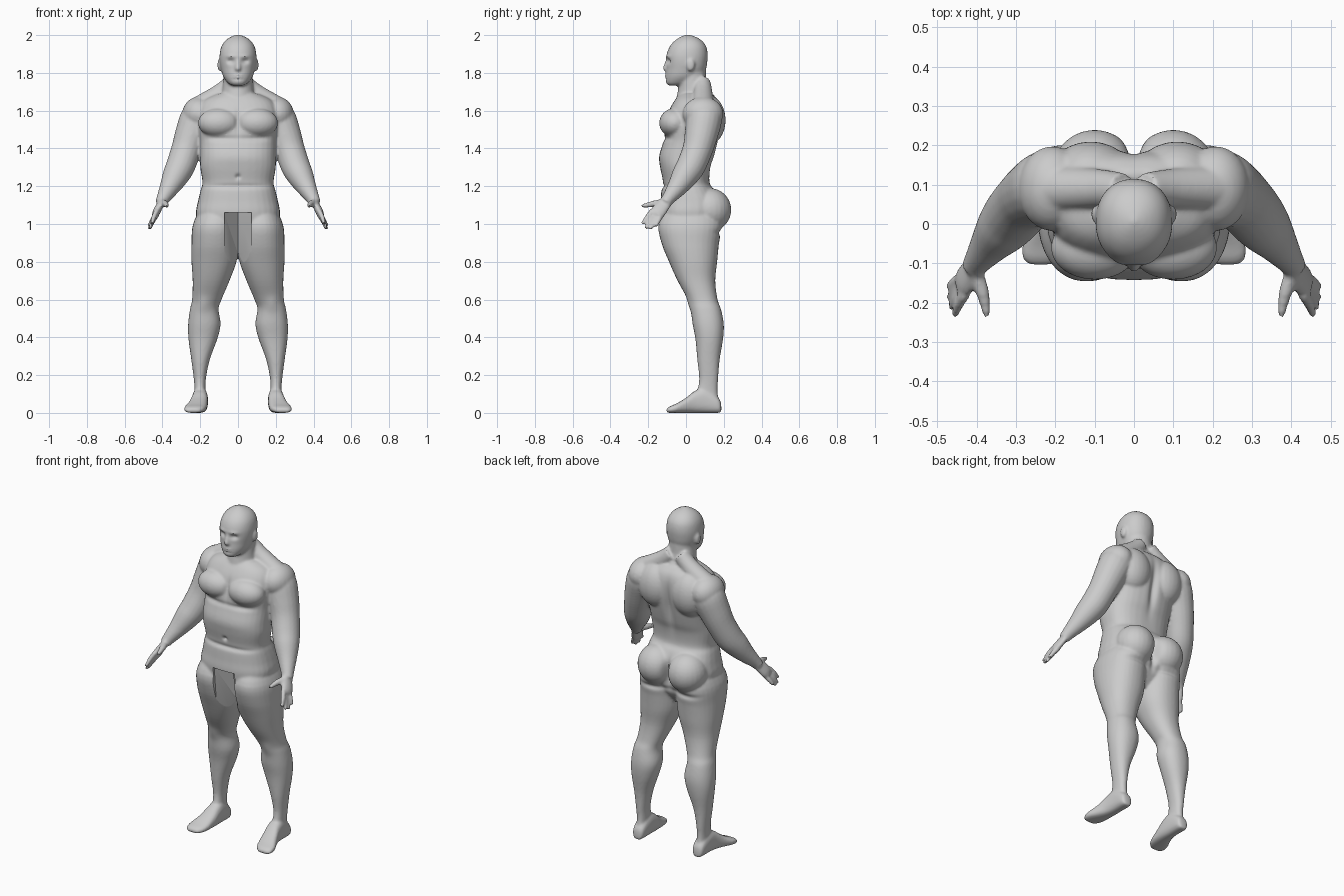
import bpy, bmesh, math
from mathutils import Vector as V

skin = bpy.data.materials.new("light grey")
skin.diffuse_color = (0.6, 0.6, 0.6, 1)


def new_object(name, bm):
    bmesh.ops.recalc_face_normals(bm, faces=bm.faces)
    me = bpy.data.meshes.new(name)
    bm.to_mesh(me)
    bm.free()
    ob = bpy.data.objects.new(name, me)
    bpy.context.collection.objects.link(ob)
    me.materials.append(skin)
    return ob


def spline(a, b, c, d, t):
    return 0.5 * (2 * b + (c - a) * t + (2 * a - 5 * b + 4 * c - d) * t * t + (3 * b - a - 3 * c + d) * t ** 3)


def loft(bm, rings, power=2.0, n=32, steps=4):
    """Skin smoothly interpolated superellipse rings given as (centre, half axis, half axis)."""
    dense = []
    for i in range(len(rings) - 1):
        k = [rings[max(0, min(len(rings) - 1, j))] for j in range(i - 1, i + 3)]
        for s in range(steps):
            dense.append([spline(*[r[m] for r in k], s / steps) for m in range(3)])
    dense.append(rings[-1])
    loops = []
    for c, u, v in dense:
        loop = []
        for j in range(n):
            a = 2 * math.pi * j / n
            p, q = math.cos(a), math.sin(a)
            p = math.copysign(abs(p) ** (2 / power), p)
            q = math.copysign(abs(q) ** (2 / power), q)
            loop.append(bm.verts.new(c + u * p + v * q))
        loops.append(loop)
    for a, b in zip(loops, loops[1:]):
        for j in range(n):
            bm.faces.new((a[j], a[(j + 1) % n], b[(j + 1) % n], b[j]))
    bm.faces.new(loops[0][::-1])
    bm.faces.new(loops[-1])


def level(z, x0, x1, y0, y1):
    """Horizontal ring from its extents."""
    return (V(((x0 + x1) / 2, (y0 + y1) / 2, z)), V(((x1 - x0) / 2, 0, 0)), V((0, (y1 - y0) / 2, 0)))


def tube(bm, pts, flat=1.0):
    """Round limb through (x, y, z, radius) points."""
    rings = []
    for i, p in enumerate(pts):
        t = (V(pts[min(i + 1, len(pts) - 1)][:3]) - V(pts[max(i - 1, 0)][:3])).normalized()
        u = t.cross(V((0, 1, 0))).normalized()
        rings.append((V(p[:3]), u * p[3] * flat, t.cross(u) * p[3]))
    loft(bm, rings, n=20)


def ball(bm, c, r):
    vs = bmesh.ops.create_uvsphere(bm, u_segments=24, v_segments=16, radius=1)["verts"]
    for v in vs:
        v.co = V([c[i] + v.co[i] * r[i] for i in range(3)])


bm = bmesh.new()
# torso
loft(bm, [level(z, -w, w, f, b) for z, w, f, b in [
    (.86, .08, -.04, .10), (.95, .19, -.12, .16), (1.05, .222, -.14, .18), (1.12, .212, -.135, .18),
    (1.18, .198, -.13, .15), (1.22, .188, -.122, .125), (1.30, .2, -.137, .13), (1.36, .2, -.142, .15),
    (1.44, .203, -.12, .17), (1.52, .215, -.11, .185), (1.60, .21, -.09, .185), (1.655, .18, -.06, .17),
    (1.69, .11, -.03, .14)]], 2.5)
# neck
loft(bm, [level(z, -w, w, f, b) for z, w, f, b in [
    (1.60, .09, -.06, .15), (1.67, .088, -.05, .145), (1.73, .08, -.04, .112), (1.82, .075, -.04, .105)]])
# head
loft(bm, [level(z, -w, w, f, b) for z, w, f, b in [
    (1.733, .03, -.09, -.03), (1.745, .052, -.105, .03), (1.78, .078, -.108, .085), (1.82, .09, -.104, .106),
    (1.86, .097, -.104, .113), (1.90, .097, -.102, .115), (1.94, .088, -.086, .107), (1.97, .068, -.06, .085),
    (1.99, .04, -.03, .053), (2.002, .008, -.002, .018)]], 2.15)
# nose and lips
tube(bm, [(0, -.098, 1.875, .008), (0, -.105, 1.845, .011), (0, -.108, 1.822, .015), (0, -.10, 1.812, .01)])
ball(bm, (0, -.1, 1.783), (.03, .014, .008))

for s in (1, -1):
    def side(pts):
        return [(p[0] * s,) + tuple(p[1:]) for p in pts]
    # chest, shoulder blade, shoulder, buttock, ear
    for c, r in [((.1, -.06, 1.535), (.112, .082, .078)), ((.11, .12, 1.55), (.11, .09, .13)),
                 ((.208, .09, 1.583), (.087, .108, .09)), ((.1, .125, 1.075), (.112, .115, .115)),
                 ((.097, .025, 1.842), (.012, .022, .034))]:
        ball(bm, (c[0] * s, c[1], c[2]), r)
    # neck to shoulder muscle
    tube(bm, side([(.03, .085, 1.75, .045), (.09, .09, 1.695, .05), (.2, .09, 1.62, .06)]))
    # leg
    loft(bm, [level(z, s * a, s * b, f, k) for z, a, b, f, k in [
        (1.10, .03, .19, -.09, .15), (1.0, .0, .238, -.145, .19), (.9, -.003, .246, -.13, .175),
        (.8, .008, .246, -.09, .165), (.7, .045, .24, -.045, .155), (.6, .087, .243, .01, .167),
        (.55, .103, .254, .025, .185), (.47, .092, .264, .035, .2), (.39, .11, .262, .05, .196),
        (.28, .15, .247, .06, .178), (.18, .17, .234, .07, .17), (.12, .172, .23, .06, .167),
        (.06, .172, .23, .05, .172), (.02, .18, .225, .08, .17)]], 2.2)
    # foot
    loft(bm, [(V((x * s, y, h / 2)), V((w, 0, 0)), V((0, 0, h / 2))) for y, x, w, h in [
        (.187, .2, .015, .04), (.172, .2, .034, .08), (.1, .2, .04, .13), (.045, .203, .044, .115),
        (0, .212, .05, .08), (-.05, .226, .057, .05), (-.085, .234, .05, .035), (-.104, .238, .028, .022)]], 2.6)
    # arm
    tube(bm, side([(.18, .10, 1.60, .085), (.215, .095, 1.55, .095), (.247, .08, 1.47, .088),
                   (.275, .06, 1.39, .08), (.305, .025, 1.305, .077), (.333, -.01, 1.25, .069),
                   (.365, -.05, 1.19, .052), (.398, -.095, 1.132, .035), (.408, -.11, 1.11, .032)]))
    # palm
    tube(bm, side([(.398, -.095, 1.132, .033), (.415, -.122, 1.097, .038), (.43, -.145, 1.067, .041),
                   (.44, -.158, 1.045, .034)]), .5)
    # thumb and fingers
    tube(bm, side([(.405, -.12, 1.11, .02), (.388, -.165, 1.108, .018), (.378, -.205, 1.1, .014),
                   (.374, -.237, 1.094, .009)]))
    for y0, z0, x1, y1, z1 in [(-.18, 1.07, .455, -.233, 1.0), (-.165, 1.055, .465, -.214, .976),
                               (-.148, 1.048, .47, -.188, .972), (-.13, 1.05, .472, -.16, .988)]:
        tube(bm, side([(.43, y0, z0, .014), ((.43 + x1) / 2 + .004, (y0 + y1) / 2, (z0 + z1) / 2, .013),
                       (x1, y1, z1, .009)]))

body = new_object("body", bm)
bpy.context.view_layer.objects.active = body
body.select_set(True)


def apply(kind, **settings):
    m = body.modifiers.new(kind, kind)
    for k, v in settings.items():
        setattr(m, k, v)
    bpy.ops.object.modifier_apply(modifier=m.name)


# fuse the parts into one skin
apply("REMESH", mode="VOXEL", voxel_size=.007)
apply("SMOOTH", factor=.5, iterations=7)

# soft dents: (centre, radii, push along y)
dents = [((0, .19, 1.46), (.022, .1, .13), -.022), ((0, .22, 1.05), (.018, .12, .08), -.035),
         ((0, -.14, 1.55), (.014, .06, .07), .012), ((0, -.14, 1.25), (.012, .05, .012), .014),
         ((0, -.13, 1.2), (.2, .06, .012), .008), ((0, -.1, 1.766), (.03, .03, .005), .004),
         ((0, -.1, 1.783), (.03, .03, .003), .004)]
for s in (1, -1):
    dents += [((.038 * s, -.1, 1.862), (.02, .04, .013), .014), ((.04 * s, -.1, 1.888), (.03, .03, .009), -.005),
              ((.1 * s, -.12, 1.452), (.09, .05, .014), .01), ((.105 * s, .19, .955), (.09, .06, .016), -.012),
              ((.18 * s, .03, .58), (.035, .05, .04), -.008)]
for v in body.data.vertices:
    p = v.co.copy()
    for c, r, d in dents:
        q = sum(((p[i] - c[i]) / r[i]) ** 2 for i in range(3))
        if q < 9:
            v.co.y += d * math.exp(-q)

# wedge notch between the thighs
bm = bmesh.new()
low = [bm.verts.new(p) for p in ((-.072, -.3, .8), (.072, -.3, .8), (.072, -.1, .8), (0, 0, .8), (-.072, -.1, .8))]
top = [bm.verts.new(p) for p in ((-.072, -.3, 1.06), (.072, -.3, 1.06), (.072, -.125, 1.06), (0, -.06, 1.06), (-.072, -.125, 1.06))]
bm.faces.new(low)
bm.faces.new(top)
for i in range(5):
    j = (i + 1) % 5
    bm.faces.new((low[i], low[j], top[j], top[i]))
cutter = new_object("notch_cutter", bm)
cutter.hide_render = True
apply("BOOLEAN", operation="DIFFERENCE", object=cutter, solver="EXACT")
bpy.data.objects.remove(cutter)

bpy.ops.object.shade_smooth_by_angle(angle=math.radians(40))
